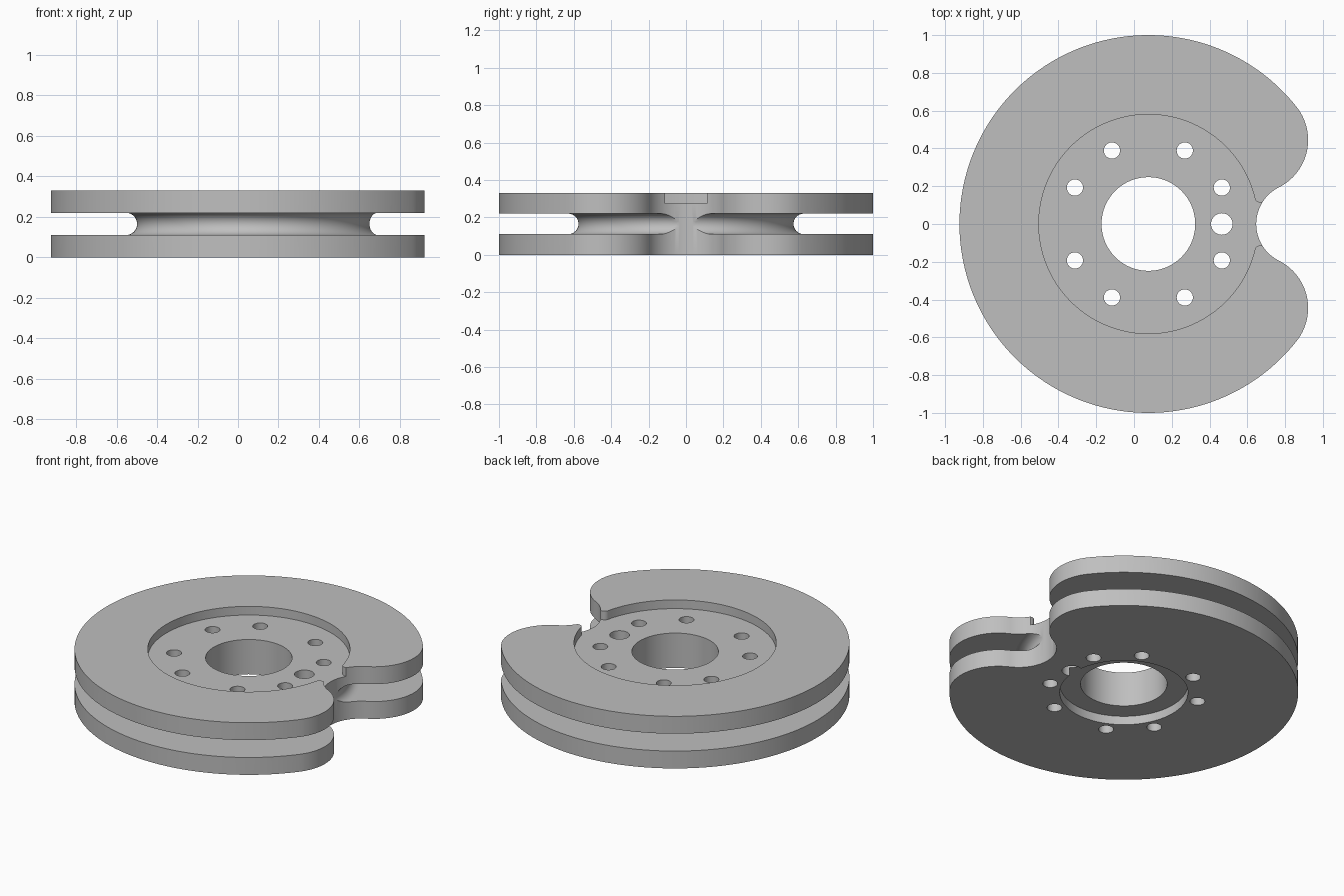
import bpy, bmesh
from math import pi, cos, sin, atan2, hypot, sqrt, radians

if "Cube" in bpy.data.objects:
    bpy.data.objects.remove(bpy.data.objects["Cube"], do_unlink=True)

CX, H = 0.076, 0.33            # disc centre and total height
GROOVE_R, GROOVE_Z, GROOVE_H = 0.575, 0.165, 0.055

metal = bpy.data.materials.new("grey metal")
metal.use_nodes = True
grey = (0.52, 0.52, 0.52, 1)
metal.diffuse_color = grey
metal.node_tree.nodes["Principled BSDF"].inputs["Base Color"].default_value = grey


def arc(x, y, r, a, b, n):
    return [(x + r * cos(a + (b - a) * i / n), y + r * sin(a + (b - a) * i / n))
            for i in range(n + 1)]


def finish(bm, name):
    bmesh.ops.remove_doubles(bm, verts=bm.verts, dist=1e-5)
    bmesh.ops.recalc_face_normals(bm, faces=bm.faces)
    mesh = bpy.data.meshes.new(name)
    bm.to_mesh(mesh)
    bm.free()
    mesh.materials.append(metal)
    ob = bpy.data.objects.new(name, mesh)
    bpy.context.collection.objects.link(ob)
    return ob


def prism(name, outline, z0, z1):
    bm = bmesh.new()
    face = bm.faces.new([bm.verts.new((x, y, z0)) for x, y in outline])
    ext = bmesh.ops.extrude_face_region(bm, geom=[face])["geom"]
    bmesh.ops.translate(bm, vec=(0, 0, z1 - z0),
                        verts=[v for v in ext if isinstance(v, bmesh.types.BMVert)])
    return finish(bm, name)


def cylinder(name, x, y, r, z0, z1, n=32):
    return prism(name, arc(x, y, r, 0, 2 * pi, n)[:-1], z0, z1)


def mirrored(half):
    # Close an upper half outline with its reflection in y
    return half + [(x, -y) for x, y in reversed(half) if abs(y) > 1e-6]


# Disc outline: round rim, rounded lobes and a round notch, all tangent
lx, ly, notch_x = 0.641, 0.445, 0.647
lobe_r = 1 - hypot(lx - CX, ly)
d = notch_x - lx
notch_r = (d * d + ly * ly - lobe_r ** 2) / (2 * (lobe_r - d))
nx = notch_x + notch_r
rim_a = atan2(ly, lx - CX)
notch_a = atan2(ly, lx - nx)
half = arc(nx, 0, notch_r, pi, notch_a, 24)
half += arc(lx, ly, lobe_r, notch_a - pi, rim_a, 32)[1:]
half += arc(CX, 0, 1, rim_a, pi, 90)[1:]
disc = prism("grooved_disc", mirrored(half), 0, H)

# Rim groove with a rounded floor
bm = bmesh.new()
profile = arc(GROOVE_R + GROOVE_H, GROOVE_Z, GROOVE_H, pi / 2, 3 * pi / 2, 16)
profile += [(1.3, GROOVE_Z - GROOVE_H), (1.3, GROOVE_Z + GROOVE_H)]
section = bm.faces.new([bm.verts.new((CX + r, 0, z)) for r, z in profile])
bmesh.ops.spin(bm, geom=[section] + section.edges[:] + section.verts[:],
               cent=(CX, 0, 0), axis=(0, 0, 1), angle=2 * pi, steps=144)
bmesh.ops.remove_doubles(bm, verts=bm.verts, dist=1e-5)
# Drop the cap left inside the closed ring
caps = [f for f in bm.faces if len(f.verts) > 4]
bmesh.ops.delete(bm, geom=caps, context="FACES_ONLY")
cutters = [finish(bm, "groove_cutter")]

# Top recess, opening into the notch through a slot with rounded corners
R, slot, f = 0.58, 0.113, 0.03
fx = sqrt((R + f) ** 2 - (slot + f) ** 2)
fa = atan2(slot + f, fx)
half = [(1.0, slot)] + arc(CX + fx, slot + f, f, -pi / 2, fa - pi, 10)
half += arc(CX, 0, R, fa, pi, 64)[1:]
cutters.append(prism("top_recess_cutter", mirrored(half), 0.275, H + 0.1))

# Bottom recess, bore and bolt holes
cutters.append(cylinder("bottom_recess_cutter", CX, 0, 0.368, -0.1, 0.055, 96))
cutters.append(cylinder("bore_cutter", CX, 0, 0.248, -0.2, H + 0.2, 80))
near, far = 0.193, 0.389
for sx in (-1, 1):
    for sy in (-1, 1):
        for x, y in ((near, far), (far, near)):
            cutters.append(cylinder("bolt_hole_cutter", CX + sx * x, sy * y,
                                    0.043, -0.2, H + 0.2))
cutters.append(cylinder("locating_hole_cutter", CX + far, 0, 0.057, -0.2, H + 0.2))

bpy.context.view_layer.objects.active = disc
for ob in bpy.context.selected_objects:
    ob.select_set(False)
disc.select_set(True)
for cutter in cutters:
    cutter.hide_render = True
    mod = disc.modifiers.new("cut", "BOOLEAN")
    mod.operation, mod.solver, mod.object = "DIFFERENCE", "EXACT", cutter
    bpy.ops.object.modifier_apply(modifier=mod.name)
    bpy.data.objects.remove(cutter, do_unlink=True)

# Smooth the round walls, keeping the level faces flat
bpy.ops.object.shade_smooth_by_angle(angle=radians(30))
bm = bmesh.new()
bm.from_mesh(disc.data)
for e in bm.edges:
    level = [abs(face.normal.z) > 0.9999 for face in e.link_faces]
    if any(level) and not all(level):
        e.smooth = False
bm.to_mesh(disc.data)
bm.free()
